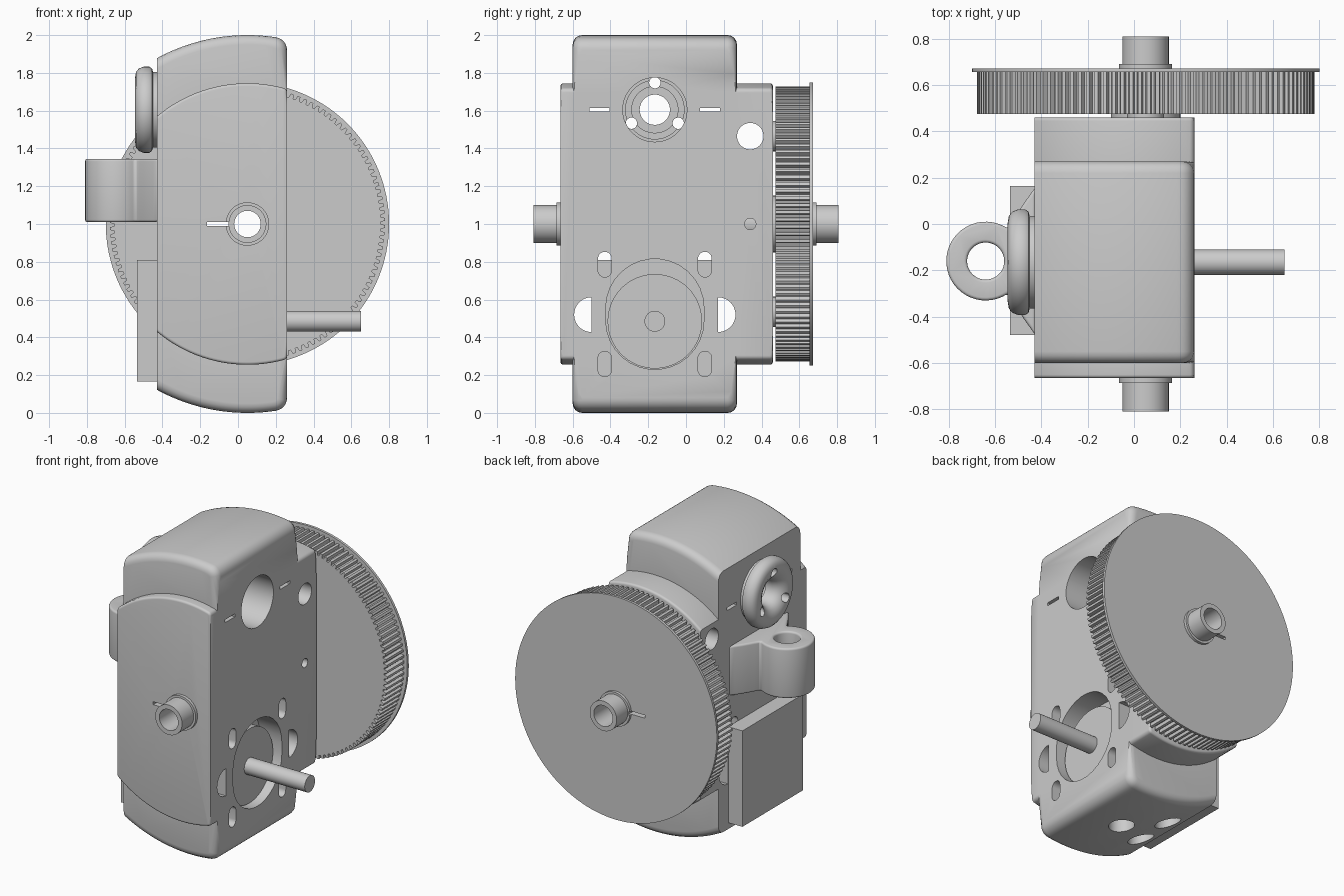
import bpy, bmesh
from math import sin, cos, pi, sqrt, atan2, acos, radians
from mathutils import Vector

if "Cube" in bpy.data.objects:
    bpy.data.objects.remove(bpy.data.objects["Cube"])

grey = bpy.data.materials.new("plain grey")
grey.use_nodes = True
grey.diffuse_color = (0.6, 0.6, 0.6, 1)
grey.node_tree.nodes["Principled BSDF"].inputs["Base Color"].default_value = (0.6, 0.6, 0.6, 1)

CX, CZ = 0.05, 1.0            # wheel axle
LEFT, RIGHT = -0.43, 0.26     # housing side planes
MID = -0.165                  # middle of the housing in y


def place(axis, u, v, w):
    return {"x": (w, u, v), "y": (u, w, v), "z": (u, v, w)}[axis]


def finish(name, bm):
    bmesh.ops.recalc_face_normals(bm, faces=bm.faces[:])
    mesh = bpy.data.meshes.new(name)
    bm.to_mesh(mesh)
    bm.free()
    mesh.materials.append(grey)
    ob = bpy.data.objects.new(name, mesh)
    bpy.context.collection.objects.link(ob)
    return ob


def prism(name, pts, axis, lo, hi, rim=0):
    """Extrude a 2D outline along an axis, optionally rounding its curved rims."""
    bm = bmesh.new()
    a = [bm.verts.new(place(axis, u, v, lo)) for u, v in pts]
    b = [bm.verts.new(place(axis, u, v, hi)) for u, v in pts]
    n = len(pts)
    bm.faces.new(a)
    bm.faces.new(b[::-1])
    for i in range(n):
        j = (i + 1) % n
        bm.faces.new((a[i], b[i], b[j], a[j]))
    if rim:
        bmesh.ops.recalc_face_normals(bm, faces=bm.faces[:])

        def rounded(e):
            p, q = (v.co for v in e.verts)
            on = lambda x: abs(p.x - x) < 1e-4 and abs(q.x - x) < 1e-4
            return abs(p.y - q.y) < 1e-4 and not on(LEFT) and not on(RIGHT)
        bmesh.ops.bevel(bm, geom=[e for e in bm.edges if rounded(e)], offset=rim,
                        segments=4, profile=0.5, affect='EDGES', clamp_overlap=False)
    return finish(name, bm)


def arc(u, v, r, a0=0.0, a1=2 * pi, n=48, closed=True):
    steps = n if closed else n - 1
    return [(u + r * cos(a0 + (a1 - a0) * i / steps),
             v + r * sin(a0 + (a1 - a0) * i / steps)) for i in range(n)]


def disc(name, u, v, r, axis, lo, hi, n=48):
    return prism(name, arc(u, v, r, n=n), axis, lo, hi)


def rect(u0, u1, v0, v1):
    return [(u0, v0), (u1, v0), (u1, v1), (u0, v1)]


def capsule(u, v0, v1, r):
    return arc(u, v1, r, 0, pi, 16, False) + arc(u, v0, r, pi, 2 * pi, 16, False)


def lathe_x(name, profile, y, z, n=64):
    """Revolve a closed (radius, x) outline about an x axis."""
    bm = bmesh.new()
    rings = [[bm.verts.new((x, y + r * cos(2 * pi * i / n), z + r * sin(2 * pi * i / n)))
              for r, x in profile] for i in range(n)]
    m = len(profile)
    for i in range(n):
        p, q = rings[i], rings[(i + 1) % n]
        for k in range(m):
            l = (k + 1) % m
            bm.faces.new((p[k], p[l], q[l], q[k]))
    return finish(name, bm)


def apply(ob, mod):
    bpy.ops.object.select_all(action='DESELECT')
    ob.select_set(True)
    bpy.context.view_layer.objects.active = ob
    bpy.ops.object.modifier_apply(modifier=mod.name)


def boolean(ob, other, op='DIFFERENCE'):
    mod = ob.modifiers.new("bool", 'BOOLEAN')
    mod.operation, mod.solver, mod.object = op, 'EXACT', other
    apply(ob, mod)
    bpy.data.objects.remove(other)


def smooth(ob, angle=35):
    bpy.ops.object.select_all(action='DESELECT')
    ob.select_set(True)
    bpy.context.view_layer.objects.active = ob
    bpy.ops.object.shade_smooth_by_angle(angle=radians(angle))


def round_slab(R, r):
    """Disc of radius R trimmed by the side planes, with filleted right corners."""
    dx = RIGHT - r - CX
    dz = sqrt((R - r) ** 2 - dx ** 2)
    a = atan2(dz, dx)
    top = arc(CX + dx, dz, r, 0, a, 7, False)
    top += arc(CX, 0, R, a, acos((LEFT - CX) / R), 40, False)[1:]
    return [(x, CZ + z) for x, z in top] + [(x, CZ - z) for x, z in reversed(top)]


# Housing: tall slab joined with a wider, shorter slab
housing = prism("housing", round_slab(1.0, 0.07), "y", -0.6, 0.27, rim=0.05)
boolean(housing, prism("wide", round_slab(0.745, 0.025), "y", -0.665, 0.46, rim=0.015), 'UNION')

# Openings through the housing sides
X0, X1 = -0.6, 0.5
cuts = [disc("cut", MID, 1.605, 0.17, "x", X0, X1),
        disc("cut", 0.34, 1.465, 0.07, "x", X0, X1),
        disc("cut", 0.34, 1.0, 0.03, "x", 0.1, X1, 24),
        prism("cut", capsule(MID, 0.49, 0.555, 0.26), "x", 0.1, X1)]
for s in (-1, 1):
    slit = sorted((MID + s * 0.24, MID + s * 0.345))
    cuts.append(prism("cut", rect(*slit, 1.595, 1.615), "x", X0, X1))
    cuts.append(prism("cut", arc(MID + s * 0.335, 0.52, 0.092, -s * pi / 2, pi - s * pi / 2 if s > 0
                                 else 3 * pi / 2, 24, False), "x", X0, X1))
    for z in (0.228, 0.755):
        cuts.append(prism("cut", capsule(MID + s * 0.265, z, z + 0.062, 0.036), "x", X0, X1))
# Holes in the underside, axle bore and key slot
for x, y in ((-0.04, MID), (-0.3, MID - 0.128), (-0.3, MID + 0.128)):
    cuts.append(disc("cut", x, y, 0.08, "z", -0.2, 0.2, 32))
cuts.append(disc("cut", CX, CZ, 0.085, "y", -1, 1))
cuts.append(prism("cut", rect(-0.165, CX - 0.1, 0.99, 1.01), "y", -1, 1))
for c in cuts:
    boolean(housing, c)
smooth(housing)

# Toothed wheel and its flange
TEETH = 120
outline = []
for i in range(TEETH):
    for f, r in ((0.0, 0.705), (0.3, 0.705), (0.45, 0.728), (0.85, 0.728)):
        t = 2 * pi * (i + f) / TEETH
        outline.append((CX + r * cos(t), CZ + r * sin(t)))
wheel = prism("toothed_wheel", outline, "y", 0.475, 0.658)
flange = disc("wheel_flange", CX, CZ, 0.75, "y", 0.655, 0.672, 128)
for part in (wheel, flange):
    boolean(part, disc("cut", CX, CZ, 0.085, "y", -1, 1))
    boolean(part, prism("cut", rect(-0.165, CX - 0.1, 0.99, 1.01), "y", -1, 1))
smooth(flange)

# Spacer pins between housing and wheel
for i, z in enumerate((CZ - 0.465, CZ + 0.465)):
    smooth(disc("wheel_pin_%d" % i, CX, z, 0.08, "y", 0.45, 0.48))
spacer = disc("wheel_spacer", CX, CZ, 0.15, "y", 0.455, 0.48)
boolean(spacer, disc("cut", CX, CZ, 0.085, "y", -1, 1))
boolean(spacer, prism("cut", rect(-0.165, CX - 0.1, 0.99, 1.01), "y", -1, 1))
smooth(spacer)

# Hollow axle with a collar at each end
axle = disc("hollow_axle", CX, CZ, 0.1, "y", -0.808, 0.808, 64)
boolean(axle, disc("cut", CX, CZ, 0.07, "y", -1, 1, 64))
smooth(axle)
for name, lo, hi in (("front_collar", -0.685, -0.66), ("back_collar", 0.668, 0.69)):
    collar = disc(name, CX, CZ, 0.115, "y", lo, hi)
    boolean(collar, disc("cut", CX, CZ, 0.09, "y", -1, 1))
    boolean(collar, prism("cut", rect(-0.165, CX - 0.1, 0.99, 1.01), "y", -1, 1))
    smooth(collar)

# Motor: face disc, output shaft and rear block
smooth(disc("motor_face", MID, 0.485, 0.25, "x", 0.05, 0.2, 64))
smooth(disc("motor_shaft", MID, 0.485, 0.055, "x", 0.19, 0.65, 32))
prism("motor_block", rect(-0.48, 0.165, 0.165, 0.81), "x", -0.535, LEFT + 0.002)

# Round guide ring with three screw holes
guide = lathe_x("guide_ring", [
    (0.08, -0.42), (0.08, -0.47), (0.09, -0.5), (0.11, -0.525), (0.14, -0.54), (0.17, -0.545),
    (0.2, -0.54), (0.218, -0.525), (0.228, -0.5), (0.228, -0.47), (0.218, -0.455), (0.2, -0.45),
    (0.2, -0.428), (0.155, -0.428), (0.155, -0.45), (0.125, -0.45), (0.125, -0.42)], MID, 1.605)
for k in range(3):
    a = pi / 2 + k * 2 * pi / 3
    boolean(guide, disc("cut", MID + 0.143 * cos(a), 1.605 + 0.143 * sin(a), 0.03, "x", X0, -0.3, 24))
smooth(guide)

# Hanging eye with a flared neck
flare = [(-0.425, 0.32), (-0.45, 0.285), (-0.475, 0.25), (-0.5, 0.21), (-0.52, 0.175), (-0.535, 0.15)]
eye_outline = [(x, -0.16 + h) for x, h in flare]
eye_outline += arc(-0.64, -0.16, 0.17, radians(56), radians(304), 32, False)
eye_outline += [(x, -0.16 - h) for x, h in reversed(flare)]
eye = prism("hanging_eye", eye_outline, "z", 1.01, 1.345)
boolean(eye, disc("cut", -0.64, -0.16, 0.08, "z", 0.9, 1.5))
bev = eye.modifiers.new("round", 'BEVEL')
bev.width, bev.segments, bev.limit_method, bev.angle_limit = 0.035, 4, 'ANGLE', radians(50)
apply(eye, bev)
smooth(eye)
